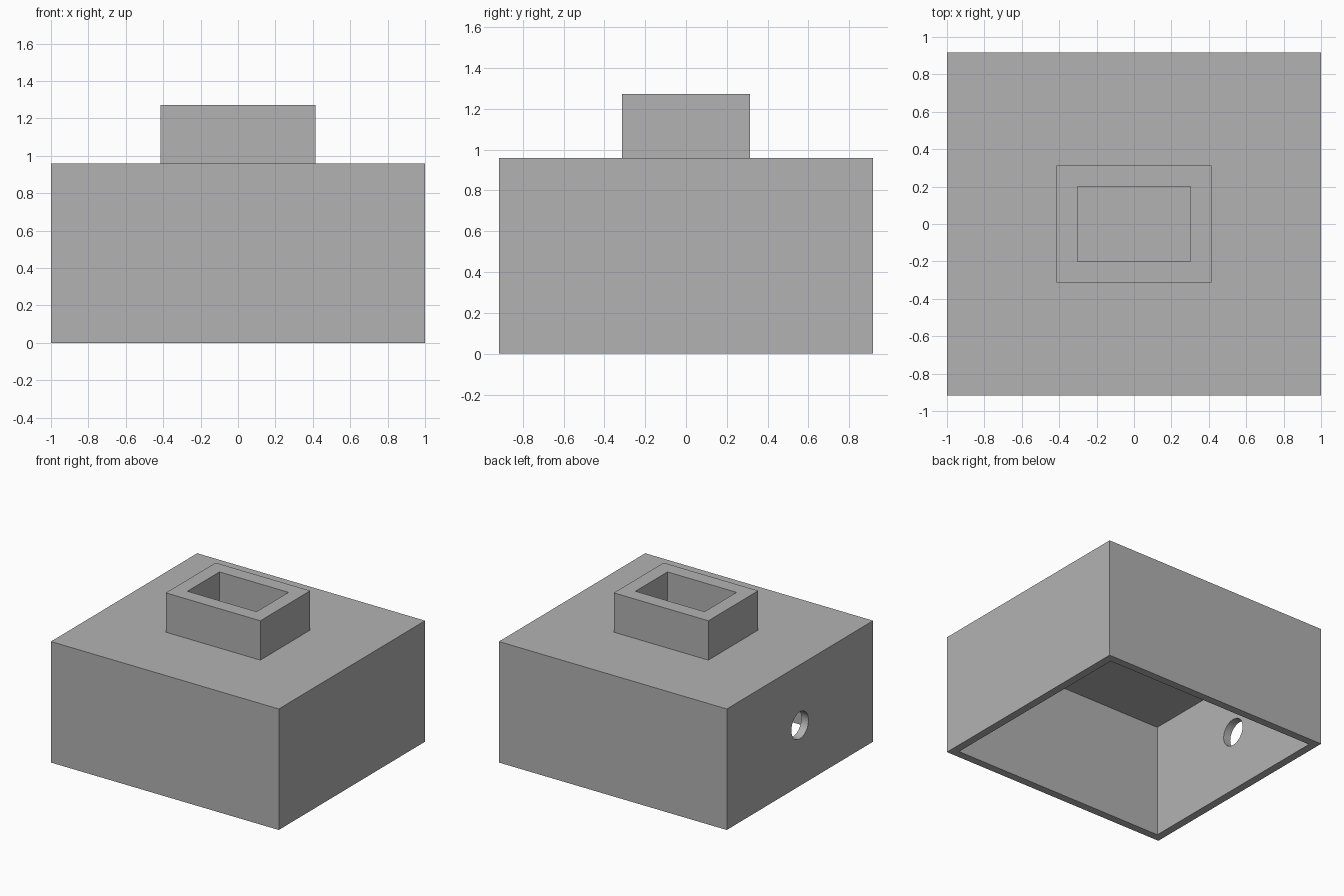
import bpy
import bmesh
import math
from mathutils import Vector

if "Cube" in bpy.data.objects:
    bpy.data.objects.remove(bpy.data.objects["Cube"], do_unlink=True)

grey = bpy.data.materials.new("mid grey")
grey.use_nodes = True
colour = (0.448, 0.448, 0.448, 1)
grey.diffuse_color = colour
grey.node_tree.nodes["Principled BSDF"].inputs["Base Color"].default_value = colour


def hollow_box(name, half_x, half_y, bottom, top, wall, depth, side, drop_caps=False):
    """Box hollowed from the face pointing along side (+1 up, -1 down)."""
    bm = bmesh.new()
    bmesh.ops.create_cube(bm, size=1)
    for v in bm.verts:
        v.co = Vector((v.co.x * 2 * half_x, v.co.y * 2 * half_y,
                       top if v.co.z > 0 else bottom))
    bm.normal_update()
    mouth = next(f for f in bm.faces if f.normal.z * side > 0.9)
    base = next(f for f in bm.faces if f.normal.z * side < -0.9)
    bmesh.ops.inset_region(bm, faces=[mouth], thickness=wall, use_even_offset=True)
    # Push the inset face inwards, leaving straight inner walls
    floor = bmesh.ops.extrude_discrete_faces(bm, faces=[mouth])["faces"][0]
    bmesh.ops.translate(bm, verts=floor.verts, vec=(0, 0, -side * depth))
    if drop_caps:
        bmesh.ops.delete(bm, geom=[floor, base], context="FACES")
    else:
        bmesh.ops.recalc_face_normals(bm, faces=bm.faces)
    mesh = bpy.data.meshes.new(name)
    bm.to_mesh(mesh)
    bm.free()
    mesh.materials.append(grey)
    obj = bpy.data.objects.new(name, mesh)
    bpy.context.collection.objects.link(obj)
    return obj


# Main cover, open underneath
cover = hollow_box("cover", 1, 0.917, 0, 0.96, 0.0625, 0.898, -1)

# Rectangular collar standing on the cover, whose top closes the pocket
hollow_box("collar", 0.415, 0.3125, 0.96, 1.272, 0.112, 0.312, 1, drop_caps=True)

# Round cable hole through one side wall
bpy.ops.mesh.primitive_cylinder_add(vertices=48, radius=0.107, depth=0.3,
                                    location=(-1, 0, 0.48),
                                    rotation=(0, math.pi / 2, 0))
cutter = bpy.context.object
cutter.name = "hole_cutter"
cutter.hide_render = True
cutter.data.materials.append(grey)

cut = cover.modifiers.new("cable hole", "BOOLEAN")
cut.operation = "DIFFERENCE"
cut.solver = "EXACT"
cut.object = cutter
bpy.ops.object.select_all(action="DESELECT")
cover.select_set(True)
bpy.context.view_layer.objects.active = cover
bpy.ops.object.modifier_apply(modifier=cut.name)
bpy.data.objects.remove(cutter, do_unlink=True)
bpy.ops.object.shade_smooth_by_angle(angle=math.radians(30))
